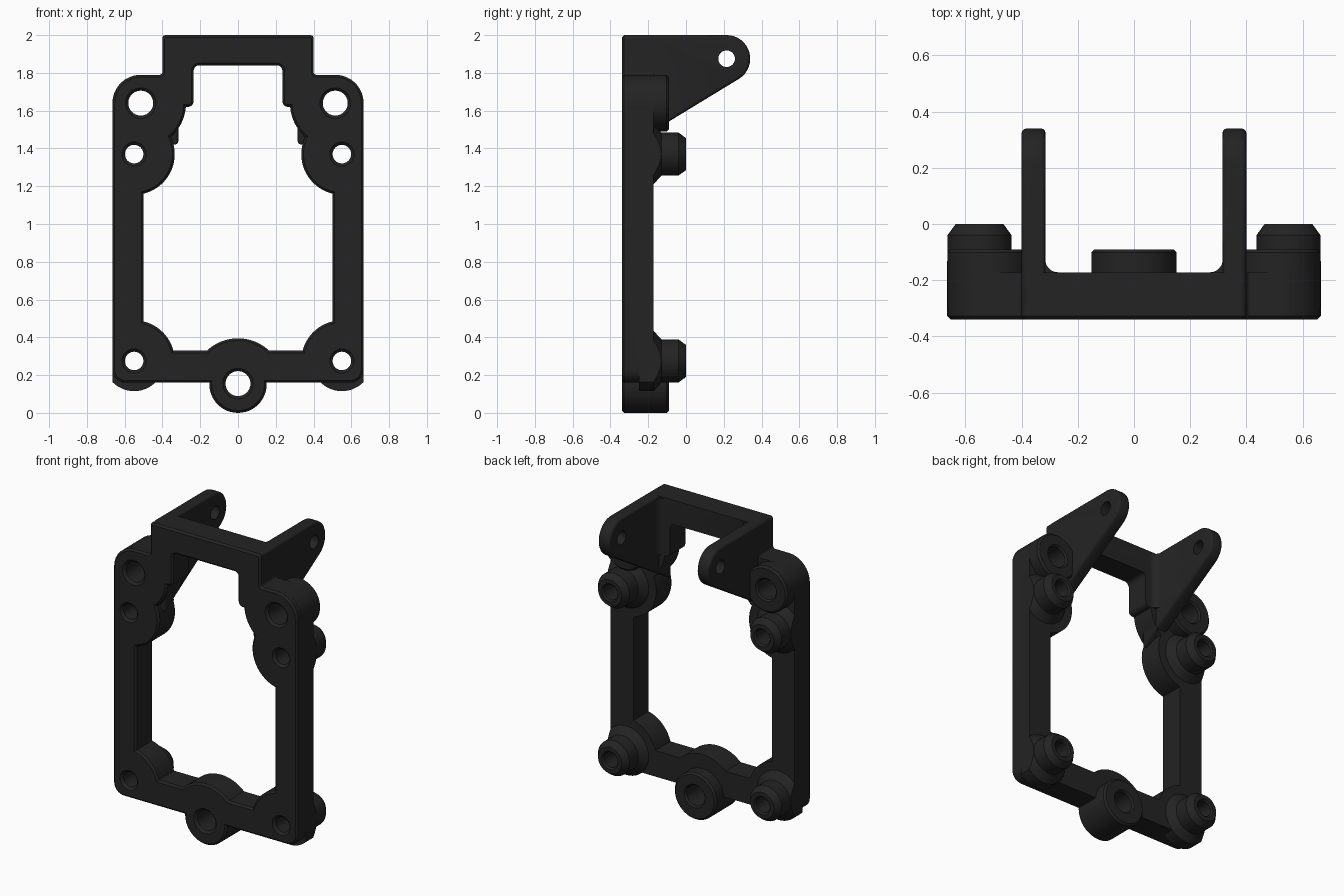
import bpy, bmesh, math
from mathutils import Vector

if "Cube" in bpy.data.objects:
    bpy.data.objects.remove(bpy.data.objects["Cube"])

FRONT, BACK, CH = -0.34, -0.172, 0.012
black = bpy.data.materials.new("black plastic")
black.diffuse_color = (0.017, 0.017, 0.017, 1)
black.use_nodes = True
black.node_tree.nodes["Principled BSDF"].inputs["Base Color"].default_value = black.diffuse_color


def loft(name, rings):
    """Closed solid through rings that share one point count."""
    bm = bmesh.new()
    vr = [[bm.verts.new(p) for p in ring] for ring in rings]
    n = len(vr[0])
    for a, b in zip(vr, vr[1:]):
        for i in range(n):
            j = (i + 1) % n
            bm.faces.new((a[i], a[j], b[j], b[i]))
    bm.faces.new(vr[0])
    bm.faces.new(vr[-1])
    bmesh.ops.recalc_face_normals(bm, faces=bm.faces)
    mesh = bpy.data.meshes.new(name)
    bm.to_mesh(mesh)
    bm.free()
    mesh.materials.append(black)
    ob = bpy.data.objects.new(name, mesh)
    bpy.context.collection.objects.link(ob)
    return ob


def apply(ob, mod):
    bpy.context.view_layer.objects.active = ob
    bpy.ops.object.modifier_apply(modifier=mod.name)


def combine(ob, other, op):
    mod = ob.modifiers.new(op, 'BOOLEAN')
    mod.operation, mod.object, mod.solver = op, other, 'EXACT'
    apply(ob, mod)
    bpy.data.objects.remove(other)


def turned(name, x, z, profile, n=48):
    """Round solid along y from (y, radius) pairs."""
    return loft(name, [[(x + r * math.cos(2 * math.pi * i / n), y,
                         z + r * math.sin(2 * math.pi * i / n)) for i in range(n)]
                       for y, r in profile])


def rounded(corners, seg=8):
    """Polygon with a fillet radius at each (x, z, r) corner."""
    out = []
    for i, (x, z, r) in enumerate(corners):
        p = Vector((x, z))
        if r == 0:
            out.append(p)
            continue
        a = (Vector(corners[i - 1][:2]) - p).normalized()
        b = (Vector(corners[(i + 1) % len(corners)][:2]) - p).normalized()
        half = a.angle(b) / 2
        c = p + (a + b).normalized() * r / math.sin(half)
        s = p + a * r / math.tan(half) - c
        e = p + b * r / math.tan(half) - c
        turn = math.atan2(s.x * e.y - s.y * e.x, s.dot(e))
        for k in range(seg + 1):
            t = turn * k / seg
            out.append(c + Vector((s.x * math.cos(t) - s.y * math.sin(t),
                                   s.x * math.sin(t) + s.y * math.cos(t))))
    return out


def offset(points, d):
    """Move a counter-clockwise outline outward by d."""
    out = []
    for i, p in enumerate(points):
        a = (p - points[i - 1]).normalized()
        b = (points[(i + 1) % len(points)] - p).normalized()
        na, nb = Vector((a.y, -a.x)), Vector((b.y, -b.x))
        out.append(p + (na + nb) * d / (1 + na.dot(nb)))
    return out


def symmetric(half):
    return rounded(half + [(-x, z, r) for x, z, r in reversed(half)])


def plate(name, outline, levels):
    return loft(name, [[(p.x, y, p.y) for p in offset(outline, d)] for y, d in levels])


# Outer plate with the raised bridge and softened front edge
frame = plate("mounting_frame",
              symmetric([(0.665, 0.16, 0.07), (0.665, 1.79, 0.15),
                         (0.4, 1.79, 0.015), (0.4, 2.0, 0.02)]),
              [(FRONT, -CH), (FRONT + CH, 0), (BACK, 0)])

# Window, with round lobes kept solid around the screw positions
window = plate("window_cutter",
               symmetric([(0.5, 0.33, 0), (0.5, 1.62, 0),
                          (0.235, 1.62, 0.03), (0.235, 1.84, 0.03)]),
               [(FRONT - 0.01, CH + 0.01), (FRONT + CH, 0), (-0.1, 0)])
lobes = [(0, 0.155, 0.24)]
for s in (-1, 1):
    lobes += [(s * 0.515, 1.64, 0.24), (s * 0.55, 1.37, 0.215), (s * 0.55, 0.275, 0.215)]
for x, z, r in lobes:
    lobe = turned("lobe", x, z, [(FRONT - 0.02, r - CH - 0.02), (FRONT + CH, r), (0, r)], 64)
    combine(window, lobe, 'DIFFERENCE')
combine(frame, window, 'DIFFERENCE')

# Bottom eyelet
combine(frame, turned("eyelet", 0, 0.152,
                      [(FRONT, 0.152 - CH), (FRONT + CH, 0.152),
                       (-0.09 - CH, 0.152), (-0.09, 0.152 - CH)]), 'UNION')

holes = [(0, 0.155, 0.066, -0.09)]
for s in (-1, 1):
    # Upper corner bosses
    combine(frame, turned("upper_boss", s * 0.515, 1.64,
                          [(-0.3, 0.1499), (-0.09 - CH, 0.1499), (-0.09, 0.15 - CH)]), 'UNION')
    holes.append((s * 0.515, 1.64, 0.066, -0.09))
    # Stepped screw posts, trimmed at the plate sides
    for z in (0.275, 1.37):
        post = turned("screw_post", s * 0.55, z,
                      [(-0.25, 0.16), (BACK, 0.16), (-0.13, 0.114),
                       (-0.04, 0.114), (0, 0.085)])
        trim = loft("side_trim", [[(s * x, y, zz) for x, y in
                                   ((0.665, -1), (0.9, -1), (0.9, 1), (0.665, 1))]
                                  for zz in (0, 2)])
        combine(post, trim, 'DIFFERENCE')
        combine(frame, post, 'UNION')
        holes.append((s * 0.55, z, 0.049, 0))

    # Rear hinge arm: straight top, round tip, sloping underside
    side = [(-0.3, 1.415), (-0.3, 2.0)]
    for k in range(17):
        t = math.radians(90 - k * 148 / 16)
        side.append((0.215 + 0.125 * math.cos(t), 1.875 + 0.125 * math.sin(t)))
    arm = loft("hinge_arm", [[(s * x, y, z) for y, z in side] for x in (0.315, 0.4)])
    bevel = arm.modifiers.new("soft_edges", 'BEVEL')
    bevel.width, bevel.segments, bevel.limit_method = 0.016, 3, 'ANGLE'
    bevel.angle_limit = math.radians(50)
    apply(arm, bevel)
    combine(frame, arm, 'UNION')

    # Inner fillet between arm and bridge
    web = [(0.33, -0.19), (0.27, -0.19)]
    for k in range(9):
        t = math.radians(-90 + k * 90 / 8)
        web.append((0.27 + 0.046 * math.cos(t), -0.126 + 0.046 * math.sin(t)))
    web.append((0.33, -0.126))
    combine(frame, loft("fillet", [[(s * x, y, z) for x, y in web]
                                   for z in (1.622, 1.99)]), 'UNION')

    # Hinge pin hole
    n = 32
    pin = loft("pin_cutter", [[(s * x, 0.215 + 0.044 * math.cos(2 * math.pi * i / n),
                                1.875 + 0.044 * math.sin(2 * math.pi * i / n))
                               for i in range(n)] for x in (0.25, 0.5)])
    combine(frame, pin, 'DIFFERENCE')

# Screw holes with a small countersink at both ends
for x, z, r, end in holes:
    combine(frame, turned("hole_cutter", x, z,
                          [(FRONT - 0.01, r + 0.025), (FRONT + 0.015, r),
                           (end - 0.01, r), (end + 0.01, r + 0.02)], 40), 'DIFFERENCE')

frame.select_set(True)
bpy.context.view_layer.objects.active = frame
bpy.ops.object.shade_smooth_by_angle(angle=math.radians(30))
